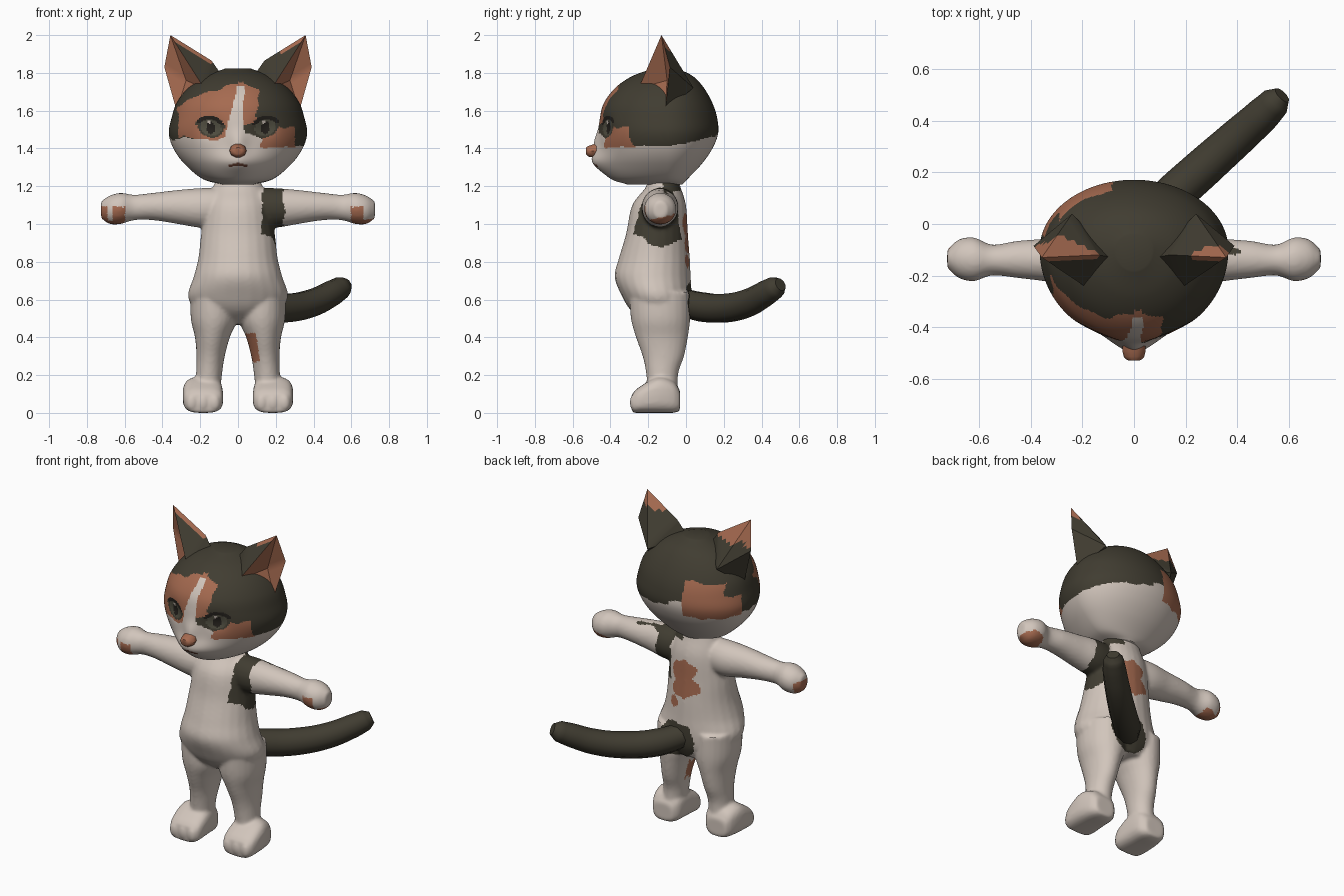
import bpy, bmesh, math
from mathutils import Vector, noise

if "Cube" in bpy.data.objects:
    bpy.data.objects.remove(bpy.data.objects["Cube"])


def material(name, rgb):
    m = bpy.data.materials.new(name)
    m.use_nodes = True
    m.diffuse_color = (*rgb, 1)
    bsdf = m.node_tree.nodes["Principled BSDF"]
    bsdf.inputs["Base Color"].default_value = (*rgb, 1)
    bsdf.inputs["Roughness"].default_value = 0.9
    return m


MATS = [material("cream fur", (0.64, 0.56, 0.50)),
        material("charcoal fur", (0.052, 0.046, 0.031)),
        material("ginger fur", (0.38, 0.145, 0.08)),
        material("eye olive", (0.085, 0.08, 0.055)),
        material("eye black", (0.018, 0.015, 0.012)),
        material("mouth brown", (0.13, 0.05, 0.03))]
CREAM, DARK, GINGER, OLIVE, BLACK, BROWN = range(6)
AXES = {"x": lambda t, u, v: (t, u, v),
        "y": lambda t, u, v: (u, t, v),
        "z": lambda t, u, v: (u, v, t)}


def make_object(name, bm):
    bmesh.ops.recalc_face_normals(bm, faces=bm.faces)
    mesh = bpy.data.meshes.new(name)
    bm.to_mesh(mesh)
    bm.free()
    for m in MATS:
        mesh.materials.append(m)
    ob = bpy.data.objects.new(name, mesh)
    bpy.context.collection.objects.link(ob)
    return ob


def select(*obs):
    bpy.ops.object.select_all(action="DESELECT")
    for ob in obs:
        ob.select_set(True)
    bpy.context.view_layer.objects.active = obs[0]


def smooth(ob, angle=40):
    select(ob)
    bpy.ops.object.shade_smooth_by_angle(angle=math.radians(angle))


def paint(ob, rule):
    for f in ob.data.polygons:
        f.material_index = rule(*f.center)


def loft(name, axis, stations, sides=24, steps=5, square=1, peak=None, flip=1):
    """Skin smooth ovals (t, u0, u1, v0, v1) strung along an axis."""
    pts = [Vector(s) for s in stations]
    pts = [2 * pts[0] - pts[1]] + pts + [2 * pts[-1] - pts[-2]]
    bm, rings = bmesh.new(), []
    for i in range(1, len(pts) - 2):
        a, b, c, d = pts[i - 1:i + 3]
        for k in range(steps + (i == len(pts) - 3)):
            s = k / steps
            t, u0, u1, v0, v1 = (b + (c - a) * s / 2 + (a - 2.5 * b + 2 * c - d / 2) * s**2
                                 + (1.5 * (b - c) + (d - a) / 2) * s**3)
            mid = (v0 + v1) / 2 if peak is None else peak
            ring = []
            for j in range(sides):
                ang = math.tau * j / sides
                cu, sv = (math.copysign(abs(q) ** square, q) for q in (math.cos(ang), math.sin(ang)))
                u = (u0 + u1) / 2 + (u1 - u0) / 2 * cu
                v = mid + sv * (v1 - mid if sv > 0 else mid - v0)
                x, y, z = AXES[axis](t, u, v)
                ring.append(bm.verts.new((x * flip, y, z)))
            rings.append(ring)
    for lo, hi in zip(rings, rings[1:]):
        for j in range(sides):
            bm.faces.new((lo[j], lo[j - 1], hi[j - 1], hi[j]))
    bm.faces.new(rings[0])
    bm.faces.new(rings[-1])
    return make_object(name, bm)


def ball(name, centre, size):
    bm = bmesh.new()
    bmesh.ops.create_icosphere(bm, subdivisions=3, radius=1)
    for v in bm.verts:
        v.co = Vector(centre) + Vector(a * b for a, b in zip(v.co, size))
    return make_object(name, bm)


# Body: torso, arms, legs and paws blended into one skin
parts = [loft("body", "z", [
    (.47, -.1, .1, -.2, 0), (.54, -.22, .22, -.29, .025), (.62, -.265, .265, -.34, .03),
    (.72, -.235, .235, -.378, .025), (.82, -.21, .21, -.355, .02), (.95, -.195, .195, -.317, .01),
    (1.1, -.17, .17, -.285, 0), (1.2, -.13, .13, -.21, -.03), (1.28, -.1, .1, -.2, -.05)])]
for side in (1, -1):
    parts += [
        loft("arm", "x", [
            (.08, -.23, -.05, .98, 1.19), (.2, -.235, -.04, .98, 1.19), (.32, -.225, -.055, 1, 1.18),
            (.45, -.21, -.065, 1.02, 1.165), (.55, -.2, -.08, 1.02, 1.155), (.62, -.222, -.052, 1, 1.165),
            (.68, -.21, -.06, 1, 1.15), (.725, -.17, -.1, 1.03, 1.12)], flip=side),
        loft("leg", "z", [
            (.05, .1, .23, -.2, -.04), (.2, .085, .222, -.21, -.042), (.3, .07, .22, -.23, -.01),
            (.4, .043, .228, -.265, .01), (.5, .005, .25, -.292, .022), (.64, .02, .25, -.3, .02)], flip=side),
        loft("foot", "y", [
            (-.285, .1, .265, 0, .1), (-.25, .08, .288, 0, .135), (-.15, .08, .292, 0, .19),
            (-.07, .09, .275, 0, .17), (-.032, .12, .25, .01, .12)], square=.65, flip=side)]
    parts += [ball("toe", (side * x, -.268, .055), (.034, .03, .05)) for x in (.125, .185, .245)]
select(*parts)
bpy.ops.object.join()
body = bpy.context.object
remesh = body.modifiers.new("blend", "REMESH")
remesh.mode, remesh.voxel_size = "VOXEL", 0.01
soften = body.modifiers.new("soften", "SMOOTH")
soften.iterations = 5
for mod in ("blend", "soften"):
    bpy.ops.object.modifier_apply(modifier=mod)
body.data.materials.clear()
for m in MATS:
    body.data.materials.append(m)


def body_rule(x, y, z):
    n = .025 * noise.noise(Vector((x, y, z)) * 14)
    if .13 + n < x < .245 + n and z > .87 + abs(y + .13) * .55 + n:
        return DARK
    if x > .04 and y > -.12 and z > 1.17 + n:
        return DARK
    if y > -.04 and math.dist((x, y, z), (.05, .03, .57)) < .12 + n:
        return DARK
    spots = ((.02, .99, .085), (.03, .89, .06), (-.04, .93, .05), (.07, .81, .035))
    if y > -.06 and any(math.hypot(x - a, z - b) < r + n for a, b, r in spots):
        return GINGER
    if .27 < z < .42 and y < -.1 and .04 + (.42 - z) * .25 < x < .095 + (.42 - z) * .15:
        return GINGER
    if abs(x) > .6 and (z < 1.03 + n or y < -.13 and abs(x) < .665 and z < 1.09):
        return GINGER
    return GINGER if x < -.69 and z < 1.09 + n else CREAM


paint(body, body_rule)
smooth(body)

# Head: broad at the cheeks, with muzzle, bridge and eye sockets pushed from the front
head = loft("head", "z", [
    (1.21, -.09, .09, -.31, -.02), (1.24, -.19, .19, -.39, .01), (1.32, -.285, .285, -.435, .085),
    (1.4, -.342, .342, -.45, .14), (1.48, -.366, .366, -.455, .17), (1.56, -.352, .352, -.455, .165),
    (1.64, -.325, .325, -.435, .14), (1.72, -.265, .265, -.375, .095), (1.78, -.18, .18, -.29, .04),
    (1.822, -.07, .07, -.18, -.04)], sides=240, steps=13, peak=-.1)


def bump(x, z, cx, cz, wx, wz):
    return math.exp(-((x - cx) / wx) ** 2 - ((z - cz) / wz) ** 2)


for v in head.data.vertices:
    x, y, z = v.co
    if y < -.15:
        v.co.y += (.02 * bump(abs(x), z, .145, 1.51, .055, .05)
                   - .055 * bump(x, z, 0, 1.325, .12, .065) - .03 * bump(x, z, 0, 1.43, .05, .07))


def head_rule(x, y, z):
    n = .03 * noise.noise(Vector((x, y, z)) * 11)
    if y < -.2:
        ex, ez = abs(x) - .145, z - 1.51 - .12 * (abs(x) - .145)
        eye = math.hypot(ex / .056, ez / .043)
        if math.hypot(x - math.copysign(.145, x) + .008, z - 1.54) < .009:
            return CREAM
        if eye < 1:
            return BLACK if math.hypot(ex / .022, ez / .034) < 1 else OLIVE
        if eye < 1.45 and (ez > .005 or eye < 1.2):
            return BLACK if ez > .02 else DARK
        if abs(x) < .052 and abs(z - 1.318 + .25 * abs(x)) < .007:
            return BROWN
        if -.075 + (z - 1.45) * .24 + n / 2 < x < .035 + n / 2 and z < 1.73:
            return CREAM
        if 0 < x < .1 + n and 1.53 + n < z < 1.755 - .4 * x:
            return GINGER
        if -.315 + n < x <= .03 and 1.455 + n < z < 1.75 + .36 * x + n:
            return GINGER
        if .12 + n < x < .31 + n and 1.405 + n / 2 < z < 1.52 + n:
            return GINGER
    elif x < -.09 + n and y > -.05 + n and 1.43 + n < z < (1.64 if x > -.29 and y > 0 else 1.56) + n:
        return GINGER
    edge = 1.42 + (.03 if x < 0 else 0) + .4 * max(0, y) + n
    if y < -.2:
        edge += .06 * math.exp(-(x / .13) ** 2)
    return CREAM if z < edge else DARK


paint(head, head_rule)
smooth(head)

# Nose
nose = loft("nose", "y", [(-.53, -.022, .022, 1.37, 1.405), (-.515, -.04, .04, 1.355, 1.415),
                          (-.47, -.045, .045, 1.35, 1.43), (-.42, -.03, .03, 1.36, 1.44)], sides=10, steps=2)
paint(nose, lambda *p: GINGER)
smooth(nose)

# Ears: hollow ginger cup at the front, dark fold and back
EAR = dict(tip=(.358, -.13, 2), outer=(.39, -.085, 1.83), low=(.325, -.11, 1.6), fold=(.18, -.25, 1.72),
           ridge=(.14, -.12, 1.865), inner=(.08, -.13, 1.78), back=(.24, .04, 1.72), cup=(.275, -.1, 1.76))
CUP = ["tip fold cup", "fold low cup", "low outer cup", "outer tip cup"]
SHELL = ["tip ridge fold", "ridge inner fold", "tip outer back", "tip back ridge",
         "ridge back inner", "outer low back", "inner back low", "inner low fold"]
for side, label in ((1, "left_ear"), (-1, "right_ear")):
    bm = bmesh.new()
    corner = {k: bm.verts.new((x * side, y, z)) for k, (x, y, z) in EAR.items()}
    for names in CUP + SHELL:
        f = bm.faces.new([corner[k] for k in names.split()])
        f.material_index = GINGER if names in CUP else DARK
    bmesh.ops.subdivide_edges(bm, edges=bm.edges, cuts=7, use_grid_fill=True)
    ear = make_object(label, bm)
    for f in ear.data.polygons:
        limit = (1.91 if side > 0 else 1.86) + .03 * noise.noise(f.center * 14)
        if f.center.z > limit and f.center.y > -.14:
            f.material_index = GINGER
    smooth(ear, 30)

# Tail: tapered tube sweeping back and to the left
curve = bpy.data.curves.new("tail", "CURVE")
curve.dimensions, curve.bevel_depth, curve.bevel_resolution = "3D", .08, 3
curve.use_fill_caps, curve.resolution_u = True, 4
path = [(.03, -.03, .59, .9), (.13, .09, .56, 1), (.26, .21, .555, .98), (.4, .335, .585, .92),
        (.5, .425, .635, .85), (.55, .475, .665, .75), (.575, .5, .68, .45)]
spline = curve.splines.new("BEZIER")
spline.bezier_points.add(len(path) - 1)
for p, (x, y, z, r) in zip(spline.bezier_points, path):
    p.co, p.radius = (x, y, z), r
    p.handle_left_type = p.handle_right_type = "AUTO"
curve.materials.append(MATS[DARK])
tail = bpy.data.objects.new("tail", curve)
bpy.context.collection.objects.link(tail)
select(tail)
bpy.ops.object.convert(target="MESH")
smooth(bpy.context.object)
